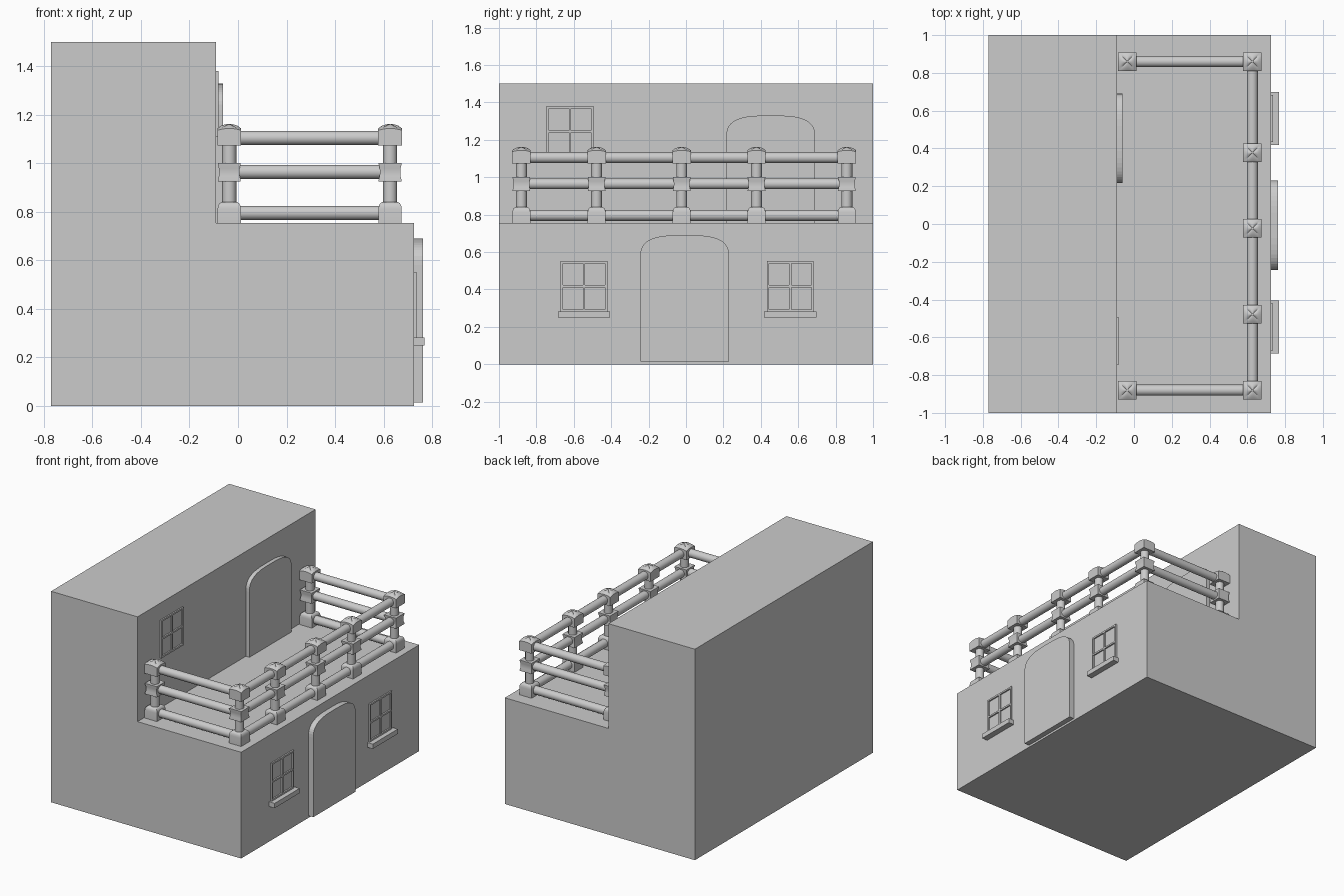
import bpy, bmesh, math
from mathutils import Vector

if "Cube" in bpy.data.objects:
    bpy.data.objects.remove(bpy.data.objects["Cube"])


def make(name, bm, smooth=False):
    bmesh.ops.recalc_face_normals(bm, faces=bm.faces[:])
    me = bpy.data.meshes.new(name)
    bm.to_mesh(me)
    bm.free()
    ob = bpy.data.objects.new(name, me)
    bpy.context.collection.objects.link(ob)
    if smooth:
        bpy.ops.object.select_all(action='DESELECT')
        ob.select_set(True)
        bpy.context.view_layer.objects.active = ob
        bpy.ops.object.shade_smooth_by_angle(angle=math.radians(35))
    return ob


def prism(name, pts, offset, smooth=False):
    """Extrude a closed outline by an offset vector."""
    bm = bmesh.new()
    face = bm.faces.new([bm.verts.new(p) for p in pts])
    res = bmesh.ops.extrude_face_region(bm, geom=[face], use_keep_orig=True)
    moved = [g for g in res['geom'] if isinstance(g, bmesh.types.BMVert)]
    bmesh.ops.translate(bm, verts=moved, vec=offset)
    return make(name, bm, smooth)


def add_box(bm, x0, x1, y0, y1, z0, z1):
    vs = bmesh.ops.create_cube(bm, size=1)['verts']
    bmesh.ops.scale(bm, vec=(x1 - x0, y1 - y0, z1 - z0), verts=vs)
    bmesh.ops.translate(bm, vec=((x0 + x1) / 2, (y0 + y1) / 2, (z0 + z1) / 2), verts=vs)


def rod(name, a, b, r=0.029):
    a, b = Vector(a), Vector(b)
    d = b - a
    bm = bmesh.new()
    bmesh.ops.create_cone(bm, cap_ends=True, segments=24, radius1=r, radius2=r, depth=d.length)
    bm.transform(d.to_track_quat('Z', 'Y').to_matrix().to_4x4())
    bmesh.ops.translate(bm, vec=(a + b) / 2, verts=bm.verts[:])
    return make(name, bm, True)


def block(name, x, y, profile, dome=0.0):
    """Square block lofted through (half width, z) rows; dome arches the top edges."""
    bm = bmesh.new()
    n = 8
    rings = []
    for k, (w, z) in enumerate(profile):
        ring = []
        for side in range(4):
            for i in range(n):
                t = -1 + 2 * i / n
                lift = dome * (1 - t * t) if k else 0
                p = Vector((w * t, -w))
                for _ in range(side):
                    p = Vector((-p.y, p.x))
                ring.append(bm.verts.new((x + p.x, y + p.y, z + lift)))
        rings.append(ring)
    for lo, hi in zip(rings, rings[1:]):
        for i in range(4 * n):
            j = (i + 1) % (4 * n)
            bm.faces.new((lo[i], lo[j], hi[j], hi[i]))
    bm.faces.new(rings[0])
    bm.faces.new(rings[-1])
    return make(name, bm, True)


def door(name, x, depth, yc, z0):
    """Slab with a round-shouldered top."""
    w, spring, h = 0.237, 0.565, 0.11
    pts = [(x, yc - w, z0), (x, yc + w, z0)]
    for i in range(25):
        a = math.pi * i / 24
        c, s = math.cos(a), math.sin(a)
        pts.append((x, yc + math.copysign(abs(c) ** 0.62, c) * w, z0 + spring + abs(s) ** 0.8 * h))
    prism(name, pts, (depth, 0, 0))


def window(name, x, yc, zc, sill):
    """Four-pane frame of thin bars, with an optional sill."""
    w, h, t, d = 0.125, 0.135, 0.006, 0.010
    bm = bmesh.new()
    for o in (-w + t, 0, w - t):
        add_box(bm, x - 0.005, x + d, yc + o - t, yc + o + t, zc - h, zc + h)
    for o in (-h + t, 0, h - t):
        add_box(bm, x - 0.005, x + d, yc - w, yc + w, zc + o - t, zc + o + t)
    make(name, bm)
    if sill:
        bm = bmesh.new()
        add_box(bm, x - 0.005, x + 0.043, yc - 0.14, yc + 0.14, zc - h - 0.033, zc - h + 0.001)
        make(name + "_sill", bm)


# stepped house body
L = [(-0.77, 0), (0.725, 0), (0.725, 0.755), (-0.09, 0.755), (-0.09, 1.5), (-0.77, 1.5)]
prism("house_body", [(x, -1, z) for x, z in L], (0, 2, 0))

# doors and windows
door("lower_door", 0.72, 0.043, -0.007, 0.015)
door("terrace_door", -0.095, 0.033, 0.453, 0.655)
window("window_left", 0.725, -0.545, 0.417, True)
window("window_right", 0.725, 0.558, 0.417, True)
window("upper_window", -0.09, -0.62, 1.245, False)

# railing posts
XB, XF, Y0, Y1 = -0.036, 0.627, -0.88, 0.86
posts = [(XF, y) for y in (Y0, -0.478, -0.023, 0.377, Y1)] + [(XB, Y0), (XB, Y1)]
base = [(0.048, 0.754), (0.048, 0.812), (0.046, 0.825), (0.041, 0.835), (0.033, 0.840)]
middle = [(0.047, 0.926), (0.047, 0.932), (0.043, 0.948), (0.042, 0.964),
          (0.043, 0.98), (0.047, 0.996), (0.047, 1.002)]
cap = [(0.049, 1.073), (0.049, 1.136), (0.034, 1.147), (0.016, 1.153), (0.004, 1.154)]
for i, (x, y) in enumerate(posts):
    rod(f"post_{i}", (x, y, 0.76), (x, y, 1.12))
    block(f"post_base_{i}", x, y, base)
    block(f"post_middle_{i}", x, y, middle)
    block(f"post_cap_{i}", x, y, cap, 0.008)

# horizontal rails
for i, z in enumerate((0.796, 0.965, 1.105)):
    rod(f"front_rail_{i}", (XF, Y0, z), (XF, Y1, z))
    for side, y in (("left", Y0), ("right", Y1)):
        rod(f"{side}_rail_{i}", (XB, y, z), (XF, y, z))
